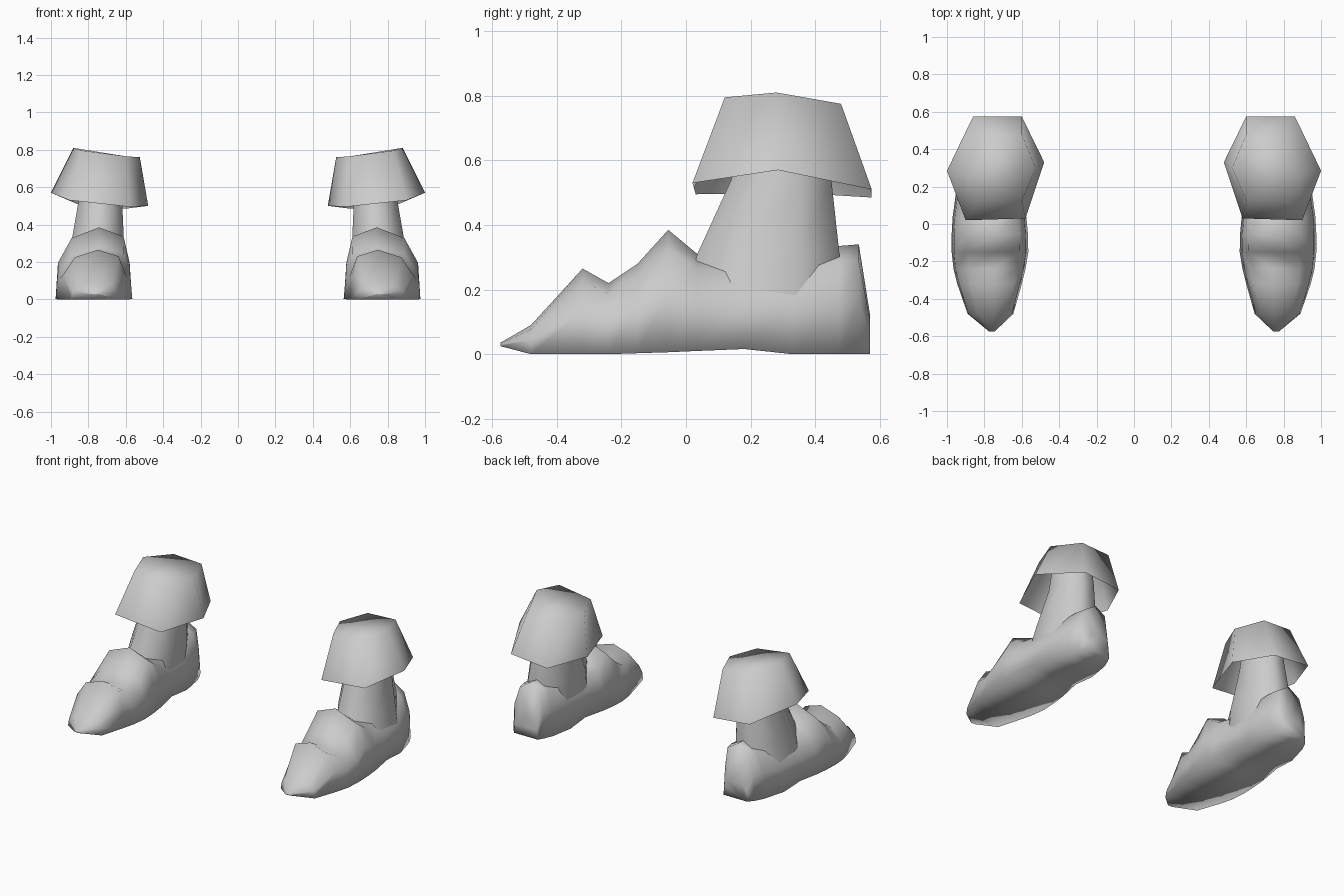
import bpy
import bmesh
import math

if "Cube" in bpy.data.objects:
    bpy.data.objects.remove(bpy.data.objects["Cube"])

leather = bpy.data.materials.new("grey_leather")
leather.diffuse_color = (0.6, 0.6, 0.6, 1)
leather.use_nodes = True
leather.node_tree.nodes["Principled BSDF"].inputs["Base Color"].default_value = leather.diffuse_color


def loft(name, rings, cap_start, cap_end):
    """Skin a row of equal-length rings, then mirror the part for the other boot."""
    bm = bmesh.new()
    rows = [[bm.verts.new(p) for p in ring] for ring in rings]
    n = len(rows[0])
    for a, b in zip(rows, rows[1:]):
        for i in range(n):
            j = (i + 1) % n
            bm.faces.new((a[i], a[j], b[j], b[i]))
    if cap_start:
        bm.faces.new(rows[0][::-1])
    if cap_end:
        bm.faces.new(rows[-1])
    bmesh.ops.recalc_face_normals(bm, faces=bm.faces)
    for f in bm.faces:
        f.smooth = True
    mesh = bpy.data.meshes.new(name)
    bm.to_mesh(mesh)
    bm.free()
    mesh.materials.append(leather)
    obj = bpy.data.objects.new(name, mesh)
    bpy.context.collection.objects.link(obj)
    obj.modifiers.new("pair", 'MIRROR').use_mirror_merge = False
    return obj


# Foot: cross-sections from toe to heel (y, inner x, outer x, sole z, top z)
stations = [
    (-0.575, 0.745, 0.775, 0.025, 0.035),
    (-0.48, 0.645, 0.89, 0.0, 0.09),
    (-0.32, 0.60, 0.945, 0.0, 0.265),
    (-0.24, 0.58, 0.965, 0.0, 0.22),
    (-0.15, 0.565, 0.975, 0.003, 0.28),
    (-0.055, 0.567, 0.975, 0.006, 0.385),
    (0.035, 0.575, 0.97, 0.01, 0.31),
    (0.18, 0.60, 0.95, 0.016, 0.29),
    (0.33, 0.60, 0.94, 0.0, 0.31),
    (0.475, 0.625, 0.90, 0.0, 0.335),
    (0.535, 0.65, 0.87, 0.0, 0.34),
    (0.57, 0.67, 0.84, 0.0, 0.12),
]
# Unit cross-section: sole corners, side bulge, shoulders and crown
outline = [(0, 0), (1, 0), (0.97, 0.5), (0.79, 0.85), (0.43, 1), (0.11, 0.87), (0.03, 0.5)]
foot_rings = [[(xi + u * (xo - xi), y, zb + v * (zt - zb)) for u, v in outline]
              for y, xi, xo, zb, zt in stations]
loft("foot", foot_rings, True, True)

# Ankle shaft: leaning eight-sided tube (z, front y, back y, inner x, outer x)
shaft = [(0.15, -0.01, 0.48, 0.62, 0.92), (0.31, 0.035, 0.475, 0.61, 0.89),
         (0.54, 0.14, 0.45, 0.62, 0.85), (0.70, 0.18, 0.43, 0.63, 0.84)]
shaft_rings = []
for z, yf, yb, xi, xo in shaft:
    ring = []
    for k in range(8):
        a = math.radians(22.5 + 45 * k)
        ring.append(((xi + xo) / 2 + 0.541 * (xo - xi) * math.cos(a),
                     (yf + yb) / 2 + 0.541 * (yb - yf) * math.sin(a), z))
    shaft_rings.append(ring)
loft("ankle_shaft", shaft_rings, False, False)

# Cuff: flared six-sided hood, open underneath
cuff_bottom = [(0.90, 0.02, 0.53), (1.0, 0.285, 0.57), (0.86, 0.575, 0.51),
               (0.60, 0.575, 0.485), (0.48, 0.33, 0.50), (0.58, 0.03, 0.495)]
cuff_top = [(0.83, 0.12, 0.795), (0.88, 0.28, 0.81), (0.80, 0.48, 0.775),
            (0.60, 0.48, 0.765), (0.525, 0.30, 0.76), (0.60, 0.125, 0.765)]
loft("cuff", [cuff_bottom, cuff_top], False, True)
